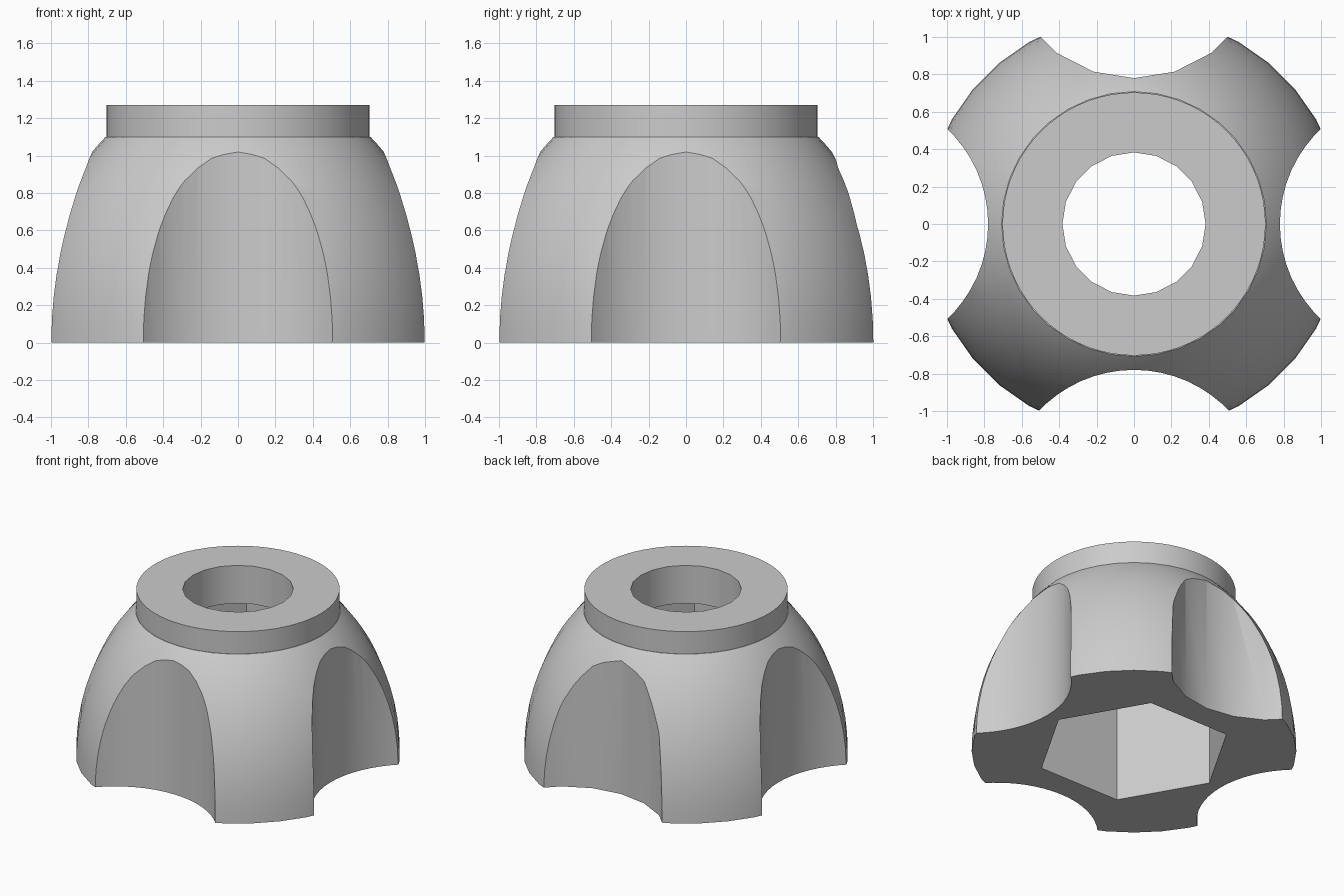
import bpy, bmesh
from math import cos, sin, pi, sqrt, radians

cube = bpy.data.objects.get("Cube")
if cube:
    bpy.data.objects.remove(cube, do_unlink=True)

grey = bpy.data.materials.new("plain grey")
grey.use_nodes = True
colour = (0.6, 0.6, 0.6, 1)
grey.diffuse_color = colour
grey.node_tree.nodes["Principled BSDF"].inputs["Base Color"].default_value = colour


def turned(name, profile, sides, centre=(0, 0)):
    """Closed solid from (radius, z) rings, with a corner facing +x."""
    bm = bmesh.new()
    angles = [2 * pi * i / sides for i in range(sides)]
    rings = [[bm.verts.new((centre[0] + r * cos(a), centre[1] + r * sin(a), z))
              for a in angles] for r, z in profile]
    for low, high in zip(rings, rings[1:]):
        for i in range(sides):
            j = (i + 1) % sides
            bm.faces.new((low[i], low[j], high[j], high[i]))
    bm.faces.new(rings[0][::-1])
    bm.faces.new(rings[-1])
    bmesh.ops.recalc_face_normals(bm, faces=bm.faces)
    mesh = bpy.data.meshes.new(name)
    bm.to_mesh(mesh)
    bm.free()
    mesh.materials.append(grey)
    obj = bpy.data.objects.new(name, mesh)
    bpy.context.collection.objects.link(obj)
    return obj


def combine(target, tool, operation):
    """Apply a boolean and remove its tool."""
    bpy.context.view_layer.objects.active = target
    mod = target.modifiers.new(operation, 'BOOLEAN')
    mod.operation = operation
    mod.solver = 'EXACT'
    mod.object = tool
    bpy.ops.object.modifier_apply(modifier=mod.name)
    bpy.data.objects.remove(tool, do_unlink=True)


# Domed body: lower part of a tall ellipsoid
base_radius, dome_height, shoulder = 1.123, 1.417, 1.1
steps = 14
dome = []
for i in range(steps + 1):
    z = shoulder * sin(i / steps * pi / 2)
    dome.append((base_radius * sqrt(1 - (z / dome_height) ** 2), z))
knob = turned("knob_body", dome, 36)

# Round collar on top
combine(knob, turned("collar", [(0.703, 1.04), (0.703, 1.27)], 72), 'UNION')

# Four finger scallops, the back one with coarser facets
for x, y, sides in ((1, 0, 60), (-1, 0, 60), (0, -1, 60), (0, 1, 20)):
    scallop = turned("scallop", [(0.7, -0.3), (0.7, 1.6)], sides, (1.48 * x, 1.48 * y))
    combine(knob, scallop, 'DIFFERENCE')

# Hexagonal socket below, round bore above
combine(knob, turned("hex_socket", [(0.68, -0.3), (0.68, 0.98)], 6), 'DIFFERENCE')
combine(knob, turned("bore", [(0.383, 0.9), (0.383, 1.5)], 20), 'DIFFERENCE')

# Smooth curves, crisp cut edges
bpy.ops.object.select_all(action='DESELECT')
knob.select_set(True)
bpy.context.view_layer.objects.active = knob
bpy.ops.object.shade_smooth_by_angle(angle=radians(25))
